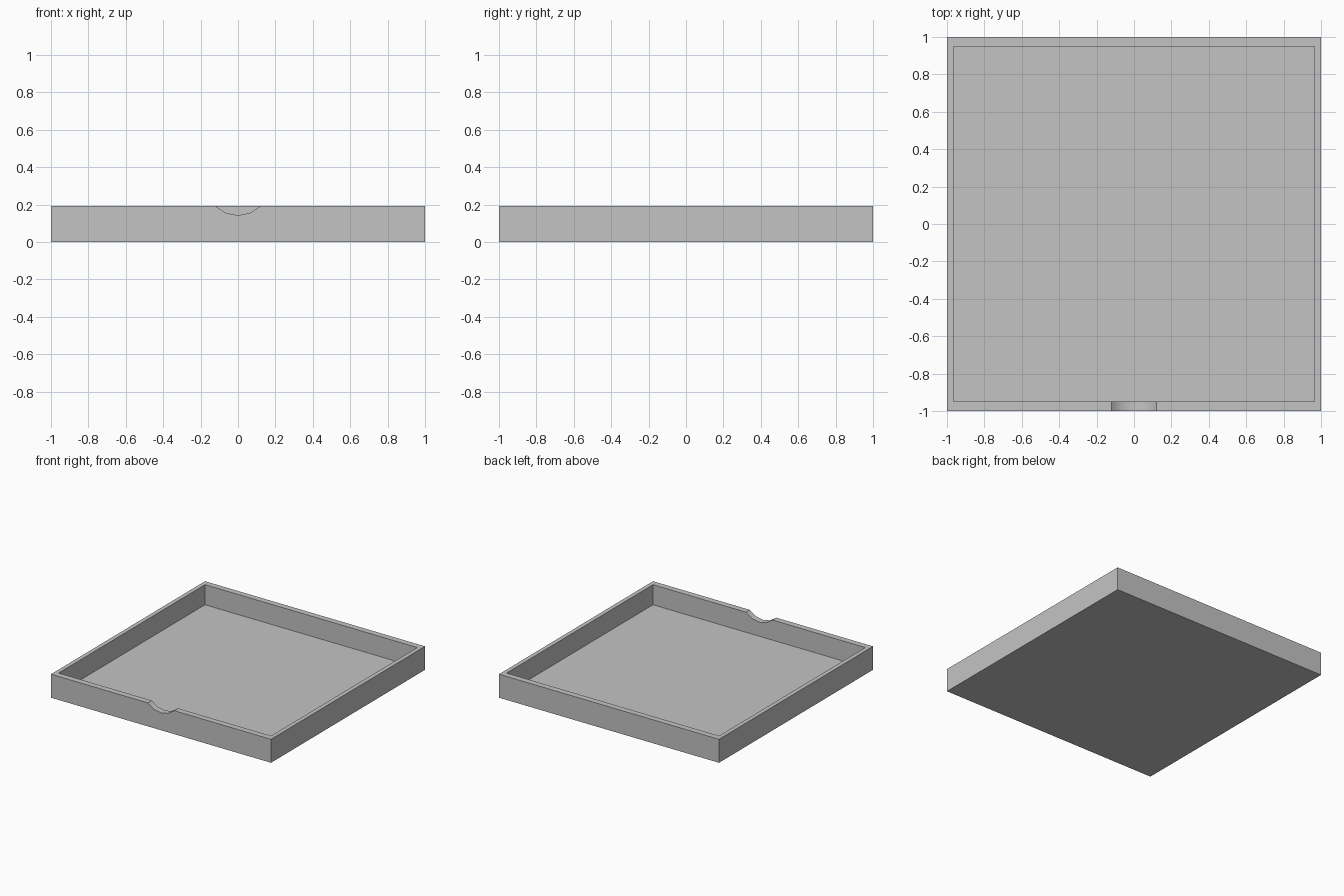
import bpy
import bmesh
from math import sin, cos, radians

cube = bpy.data.objects.get("Cube")
if cube:
    bpy.data.objects.remove(cube, do_unlink=True)

HEIGHT, FLOOR = 0.193, 0.028
INNER_X, INNER_Y = 0.965, 0.95
NOTCH_R, NOTCH_Z = 0.169, 0.312

grey = bpy.data.materials.new("plain grey")
grey.use_nodes = True
colour = (0.55, 0.55, 0.55, 1)
grey.diffuse_color = colour
grey.node_tree.nodes["Principled BSDF"].inputs["Base Color"].default_value = colour


def mesh_object(name, bm):
    bmesh.ops.recalc_face_normals(bm, faces=bm.faces)
    mesh = bpy.data.meshes.new(name)
    bm.to_mesh(mesh)
    bm.free()
    mesh.materials.append(grey)
    obj = bpy.data.objects.new(name, mesh)
    bpy.context.collection.objects.link(obj)
    return obj


# Tray: a solid slab with its top inset and sunk to form walls and floor
bm = bmesh.new()
bmesh.ops.create_cube(bm, size=2)
for v in bm.verts:
    v.co.z = HEIGHT if v.co.z > 0 else 0
top = next(f for f in bm.faces if f.normal.z > 0.9)
bmesh.ops.inset_individual(bm, faces=[top], thickness=0.03)
for v in top.verts:
    v.co.x = INNER_X if v.co.x > 0 else -INNER_X
    v.co.y = INNER_Y if v.co.y > 0 else -INNER_Y
sunk = bmesh.ops.extrude_discrete_faces(bm, faces=[top])["faces"][0]
for v in sunk.verts:
    v.co.z = FLOOR
tray = mesh_object("tray", bm)

# Thumb notch cutter: a sixteen-sided cylinder across the front wall
bm = bmesh.new()
ring = [bm.verts.new((NOTCH_R * sin(radians(a)), -1.05, NOTCH_Z - NOTCH_R * cos(radians(a))))
        for a in (i * 22.5 for i in range(16))]
face = bm.faces.new(ring)
ext = bmesh.ops.extrude_face_region(bm, geom=[face])["geom"]
bmesh.ops.translate(bm, vec=(0, 0.2, 0),
                    verts=[g for g in ext if isinstance(g, bmesh.types.BMVert)])
cutter = mesh_object("notch_cutter", bm)
cutter.hide_render = True

# Cut the notch, then remove the cutter
bpy.ops.object.select_all(action="DESELECT")
tray.select_set(True)
bpy.context.view_layer.objects.active = tray
notch = tray.modifiers.new("thumb notch", "BOOLEAN")
notch.operation = "DIFFERENCE"
notch.solver = "EXACT"
notch.object = cutter
bpy.ops.object.modifier_apply(modifier=notch.name)
bpy.data.objects.remove(cutter, do_unlink=True)

bpy.ops.object.shade_smooth_by_angle(angle=radians(30))
